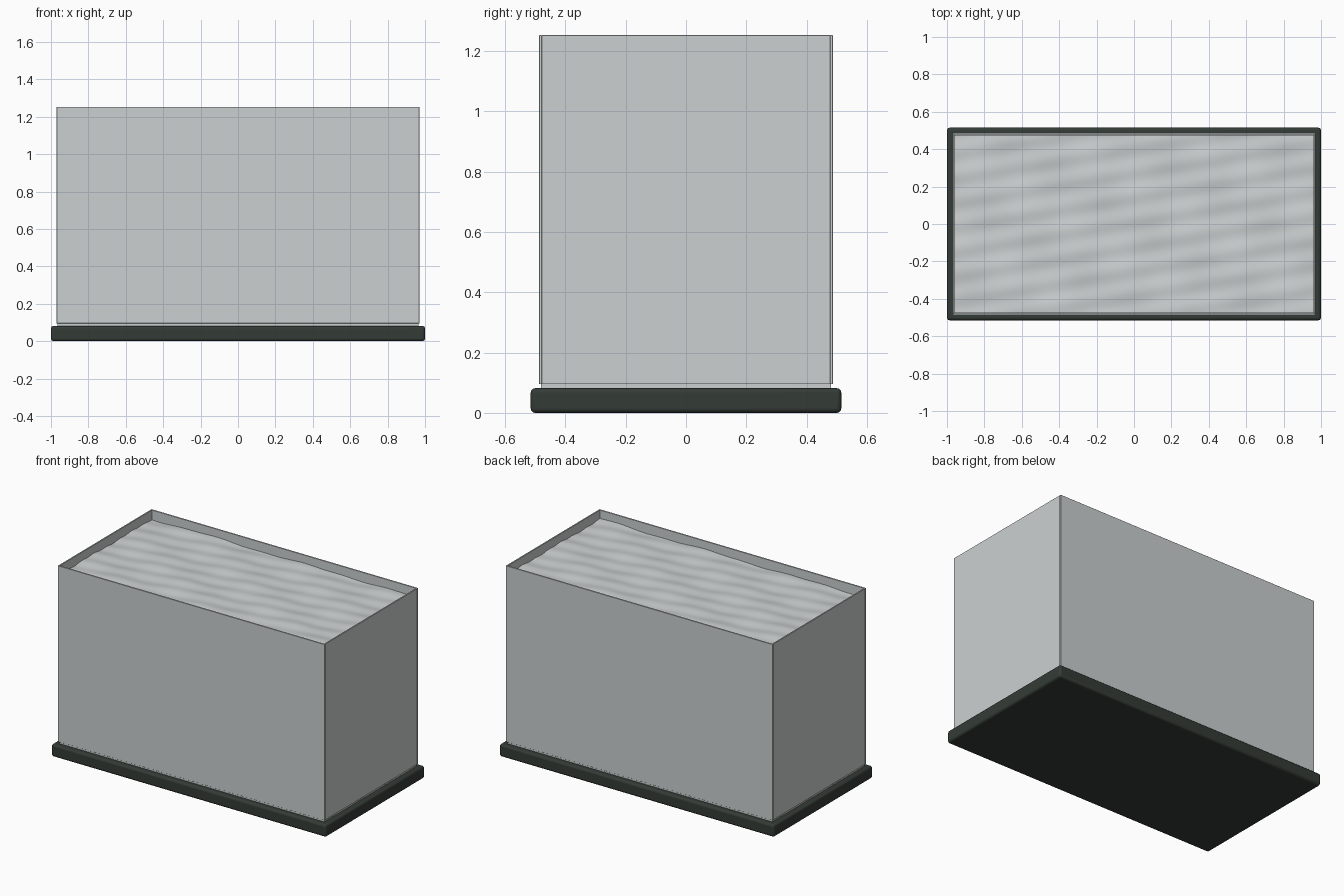
import bpy
import bmesh
from math import sin, radians

cube = bpy.data.objects.get("Cube")
if cube:
    bpy.data.objects.remove(cube, do_unlink=True)


def make_material(name, rgb):
    mat = bpy.data.materials.new(name)
    mat.use_nodes = True
    mat.diffuse_color = (*rgb, 1)
    mat.node_tree.nodes["Principled BSDF"].inputs["Base Color"].default_value = (*rgb, 1)
    return mat


clear_grey = make_material("clear grey", (0.60, 0.63, 0.63))
dark_green = make_material("dark green grey", (0.034, 0.044, 0.036))


def add_object(name, bm, mat):
    bmesh.ops.recalc_face_normals(bm, faces=bm.faces[:])
    mesh = bpy.data.meshes.new(name)
    bm.to_mesh(mesh)
    bm.free()
    mesh.materials.append(mat)
    obj = bpy.data.objects.new(name, mesh)
    bpy.context.collection.objects.link(obj)
    return obj


def box(name, size, centre, mat, bevel=0.0, segments=1):
    bm = bmesh.new()
    bmesh.ops.create_cube(bm, size=1)
    bmesh.ops.scale(bm, vec=size, verts=bm.verts)
    obj = add_object(name, bm, mat)
    obj.location = centre
    if bevel:
        mod = obj.modifiers.new("rounded edges", "BEVEL")
        mod.width = bevel
        mod.segments = segments
    return obj


def smooth(obj):
    bpy.ops.object.select_all(action="DESELECT")
    obj.select_set(True)
    bpy.context.view_layer.objects.active = obj
    bpy.ops.object.shade_smooth_by_angle(angle=radians(35))


# Main dimensions
HALF_X, HALF_Y = 0.97, 0.487
BASE_TOP, FLOOR_TOP, RIM = 0.082, 0.095, 1.253
PANE = 0.009
WATER_LEVEL = 1.195

# Rounded plinth and glass floor
base = box("base", (2.0, 1.03, BASE_TOP), (0, 0, BASE_TOP / 2), dark_green, 0.015, 4)
smooth(base)
box("floor_pane", (2 * HALF_X - 0.012, 2 * HALF_Y - 0.012, FLOOR_TOP - BASE_TOP),
    (0, 0, (FLOOR_TOP + BASE_TOP) / 2), clear_grey)

# Four wall panes, the side panes fitted between front and back
wall_height = RIM - FLOOR_TOP
wall_z = (RIM + FLOOR_TOP) / 2
for sign, long_name, side_name in ((-1, "front_pane", "right_pane"), (1, "back_pane", "left_pane")):
    box(long_name, (2 * HALF_X, PANE, wall_height),
        (0, sign * (HALF_Y - PANE / 2), wall_z), clear_grey, 0.001)
    box(side_name, (PANE, 2 * (HALF_Y - PANE), wall_height),
        (sign * (HALF_X - PANE / 2), 0, wall_z), clear_grey, 0.001)


# Water body with a gently rippled surface
def ripple(x, y):
    return (0.0035 * sin(9 * x + 14 * y)
            + 0.0025 * sin(48 * y - 8 * x)
            + 0.002 * sin(21 * x - 5 * y + 1))


bm = bmesh.new()
bmesh.ops.create_grid(bm, x_segments=100, y_segments=60, size=1)
bmesh.ops.scale(bm, vec=(HALF_X - PANE - 0.002, HALF_Y - PANE - 0.002, 1), verts=bm.verts)
for v in bm.verts:
    v.co.z = WATER_LEVEL + ripple(v.co.x, v.co.y)
rim_edges = [e for e in bm.edges if e.is_boundary]
skirt = bmesh.ops.extrude_edge_only(bm, edges=rim_edges)["geom"]
for v in skirt:
    if isinstance(v, bmesh.types.BMVert):
        v.co.z = FLOOR_TOP + 0.001
bmesh.ops.holes_fill(bm, edges=[e for e in bm.edges if e.is_boundary], sides=0)
smooth(add_object("water", bm, clear_grey))
